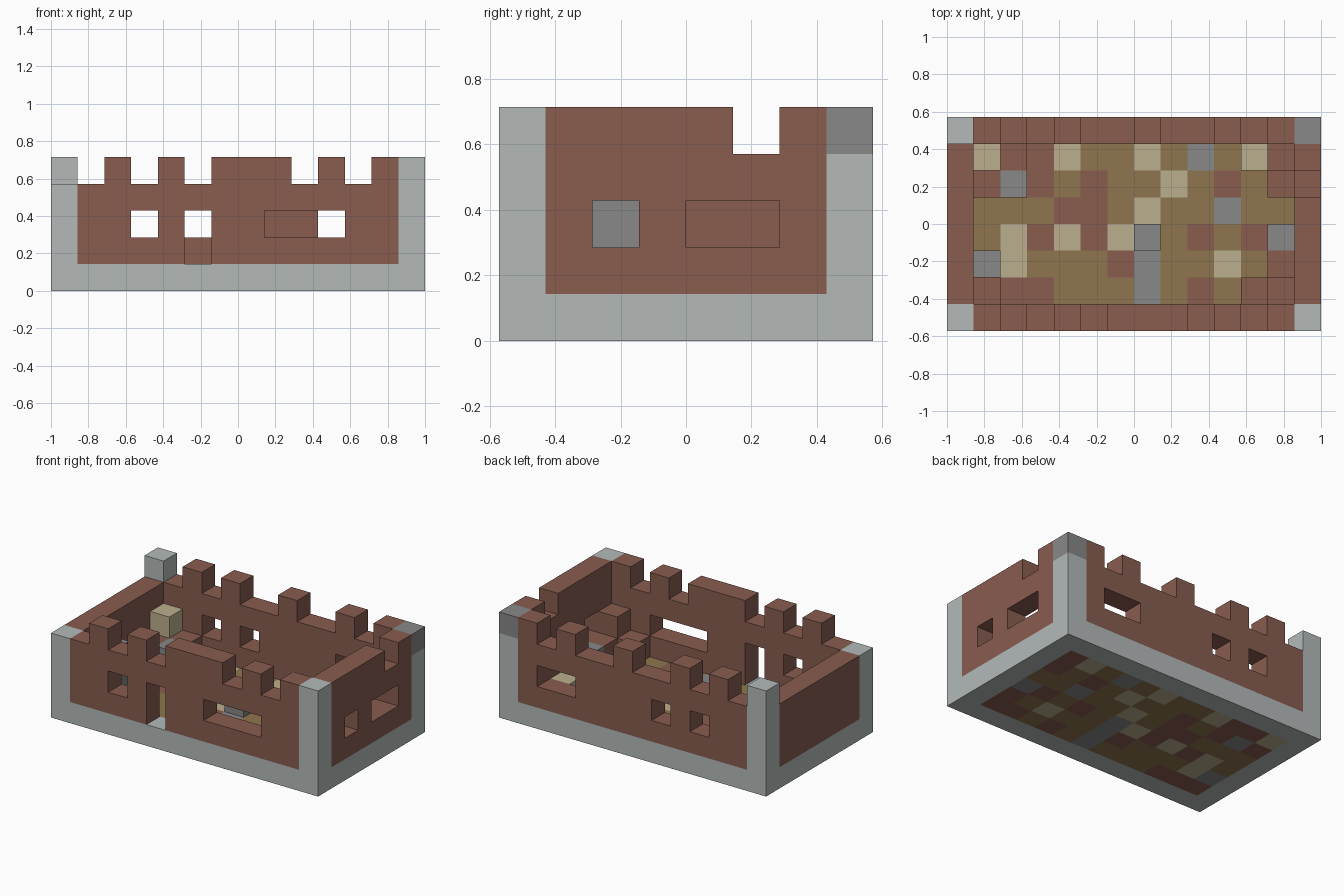
import bpy
import bmesh
from mathutils import Vector

if "Cube" in bpy.data.objects:
    bpy.data.objects.remove(bpy.data.objects["Cube"], do_unlink=True)

U = 1 / 7                      # edge of one block
NX, NY = 14, 8                 # footprint in blocks


def srgb(r, g, b):
    def lin(c):
        c /= 255
        return c / 12.92 if c < 0.04045 else ((c + 0.055) / 1.055) ** 2.4
    return (lin(r), lin(g), lin(b), 1)


def material(name, color):
    m = bpy.data.materials.new(name)
    m.use_nodes = True
    m.diffuse_color = color
    m.node_tree.nodes["Principled BSDF"].inputs["Base Color"].default_value = color
    return m


# Letter codes used in the layouts below
MATS = {
    "L": material("light_stone", srgb(179, 186, 185)),
    "B": material("red_brick", srgb(136, 92, 79)),
    "O": material("dirt", srgb(143, 118, 78)),
    "T": material("sand", srgb(187, 175, 142)),
    "G": material("grey_rock", srgb(136, 136, 136)),
}
CODES = list(MATS)
parts = {}                     # part name -> {(i, j, k): colour code}


def put(part, cell, code):
    parts.setdefault(part, {})[cell] = code


# Foundation ring and mottled ground, rows listed from back to front
GROUND = [
    "TBBTOOTOGOTB",
    "BGBOBOOTOBOB",
    "OOOBBOTOOGOO",
    "OTBTBTGOBOBG",
    "GTOOOBGOOTOB",
    "BBBOOOGOBOBB",
]
for i in range(NX):
    for j in range(NY):
        if 0 < i < NX - 1 and 0 < j < NY - 1:
            put("ground", (i, j, 0), GROUND[6 - j][i - 1])
        else:
            put("foundation", (i, j, 0), "L")

# Long walls: rows from battlements down to the first course
FULL = "#" * NX
FRONT = ["..#.#.###.#.##", FULL, "###.#.##...###", "#####.########"]
BACK = ["#.#.#..#..#.##", FULL, "###.#.####..##", FULL]
for name, rows, j in (("front_wall", FRONT, 0), ("back_wall", BACK, NY - 1)):
    for r, row in enumerate(rows):
        for i, ch in enumerate(row):
            if ch == "#":
                corner = i in (0, NX - 1)
                put("corner_pillars" if corner else name, (i, j, 4 - r), "L" if corner else "B")
put("corner_pillars", (NX - 1, NY - 1, 4), "G")

# Short walls between the pillars, front to back
SIDE = "######"
RIGHT = ["####.#", SIDE, "#.#..#", SIDE]
LEFT = ["......", SIDE, SIDE, SIDE]
for name, rows, i in (("plus_x_wall", RIGHT, NX - 1), ("minus_x_wall", LEFT, 0)):
    for r, row in enumerate(rows):
        for j, ch in enumerate(row):
            if ch == "#":
                put(name, (i, j + 1, 4 - r), "B")

# Rubble and steps: (column, row) -> height of the top
STACKS = {
    (1, 6): 3, (2, 6): 2, (1, 5): 2, (2, 5): 2,
    (1, 2): 3, (1, 1): 2,
    (7, 3): 2,
    (12, 1): 3, (11, 1): 2, (12, 2): 2, (12, 3): 2,
    (12, 6): 3, (12, 5): 2, (11, 6): 2,
}
for (i, j), top in STACKS.items():
    for k in range(1, top):
        put("rubble_blocks", (i, j, k), GROUND[6 - j][i - 1])

# Skin each part, leaving out faces buried against other blocks
filled = {c for cells in parts.values() for c in cells}
AXES = [Vector((1, 0, 0)), Vector((0, 1, 0)), Vector((0, 0, 1))]
for name, cells in parts.items():
    bm = bmesh.new()
    for cell, code in cells.items():
        mid = Vector(cell) + Vector((0.5, 0.5, 0.5))
        for a in range(3):
            for sign in (1, -1):
                n = AXES[a] * sign
                if tuple(int(v) for v in Vector(cell) + n) in filled:
                    continue
                u, v = AXES[(a + 1) % 3] / 2, AXES[(a + 2) % 3] / 2 * sign
                c = mid + n / 2
                quad = [c - u - v, c + u - v, c + u + v, c - u + v]
                origin = Vector((NX / 2, NY / 2, 0))
                face = bm.faces.new([bm.verts.new((p - origin) * U) for p in quad])
                face.material_index = CODES.index(code)
    bmesh.ops.remove_doubles(bm, verts=bm.verts, dist=U / 100)
    mesh = bpy.data.meshes.new(name)
    bm.to_mesh(mesh)
    bm.free()
    for m in MATS.values():
        mesh.materials.append(m)
    bpy.context.collection.objects.link(bpy.data.objects.new(name, mesh))
